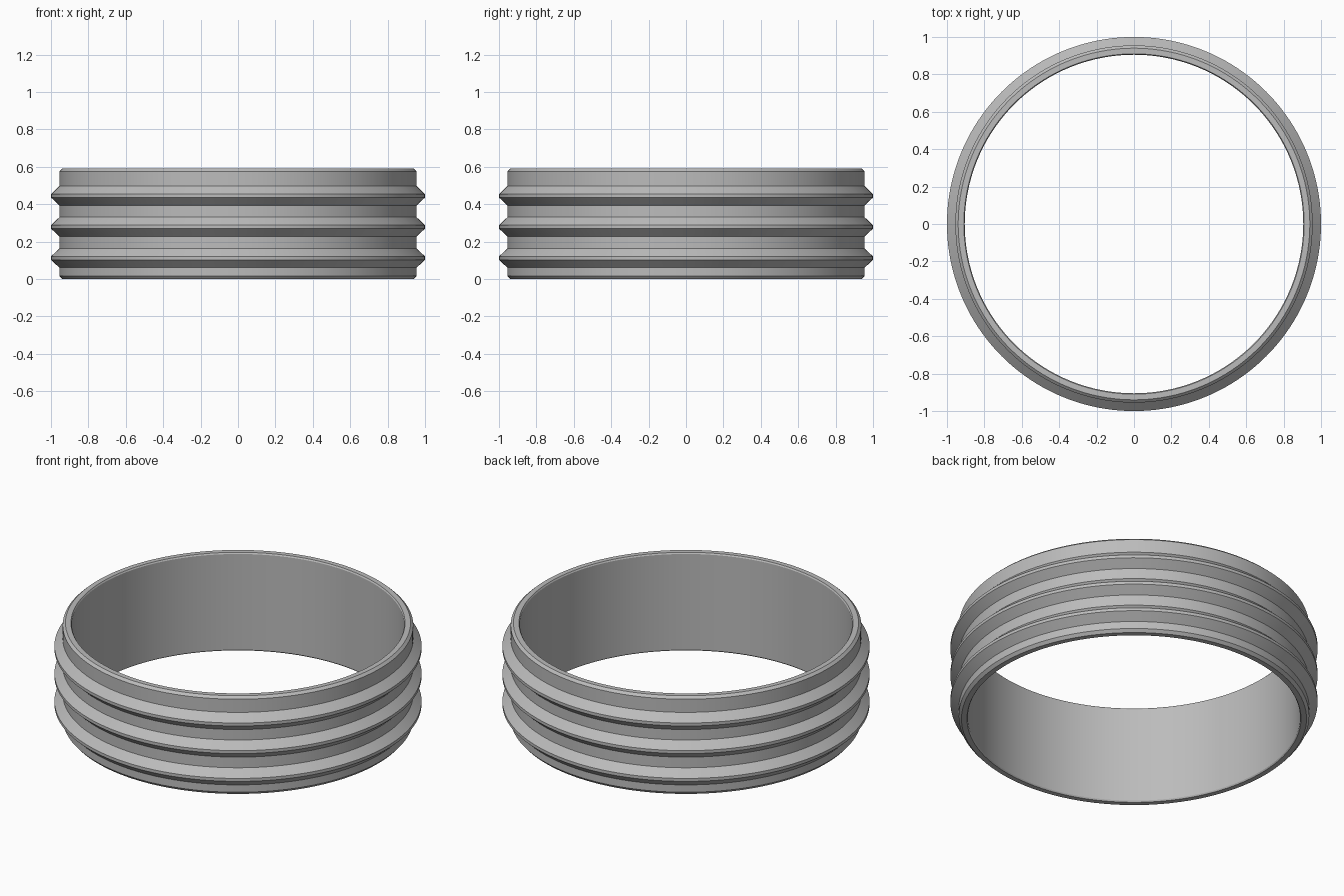
import bpy, bmesh, math

if "Cube" in bpy.data.objects:
    bpy.data.objects.remove(bpy.data.objects["Cube"])

SEGMENTS = 160
R_IN, R_BODY, R_RIB = 0.905, 0.955, 1.0
HEIGHT = 0.59

# Cross-section (radius, height): bottom lip, three ribs, top lip, bore
profile = [(0.91, 0), (0.94, 0), (R_BODY, 0.017)]
for z in (0.112, 0.279, 0.445):
    profile += [(R_BODY, z - 0.051), (R_RIB, z - 0.009),
                (R_RIB, z + 0.009), (R_BODY, z + 0.052)]
profile += [(R_BODY, HEIGHT - 0.014), (0.94, HEIGHT), (0.91, HEIGHT),
            (R_IN, HEIGHT - 0.008), (R_IN, 0.008)]

# Revolve the section into a closed band
bm = bmesh.new()
rings = []
for i in range(SEGMENTS):
    a = math.tau * i / SEGMENTS
    rings.append([bm.verts.new((r * math.cos(a), r * math.sin(a), z)) for r, z in profile])
n = len(profile)
for i in range(SEGMENTS):
    cur, nxt = rings[i], rings[(i + 1) % SEGMENTS]
    for j in range(n):
        k = (j + 1) % n
        bm.faces.new((cur[j], nxt[j], nxt[k], cur[k]))
bmesh.ops.recalc_face_normals(bm, faces=bm.faces)
mesh = bpy.data.meshes.new("ribbed_ring")
bm.to_mesh(mesh)
bm.free()

# Single grey metal
mat = bpy.data.materials.new("grey metal")
mat.diffuse_color = (0.5, 0.5, 0.5, 1)
mat.use_nodes = True
mat.node_tree.nodes["Principled BSDF"].inputs["Base Color"].default_value = mat.diffuse_color
mesh.materials.append(mat)

ring = bpy.data.objects.new("ribbed_ring", mesh)
bpy.context.collection.objects.link(ring)
bpy.context.view_layer.objects.active = ring
ring.select_set(True)
bpy.ops.object.shade_smooth_by_angle(angle=math.radians(20))
